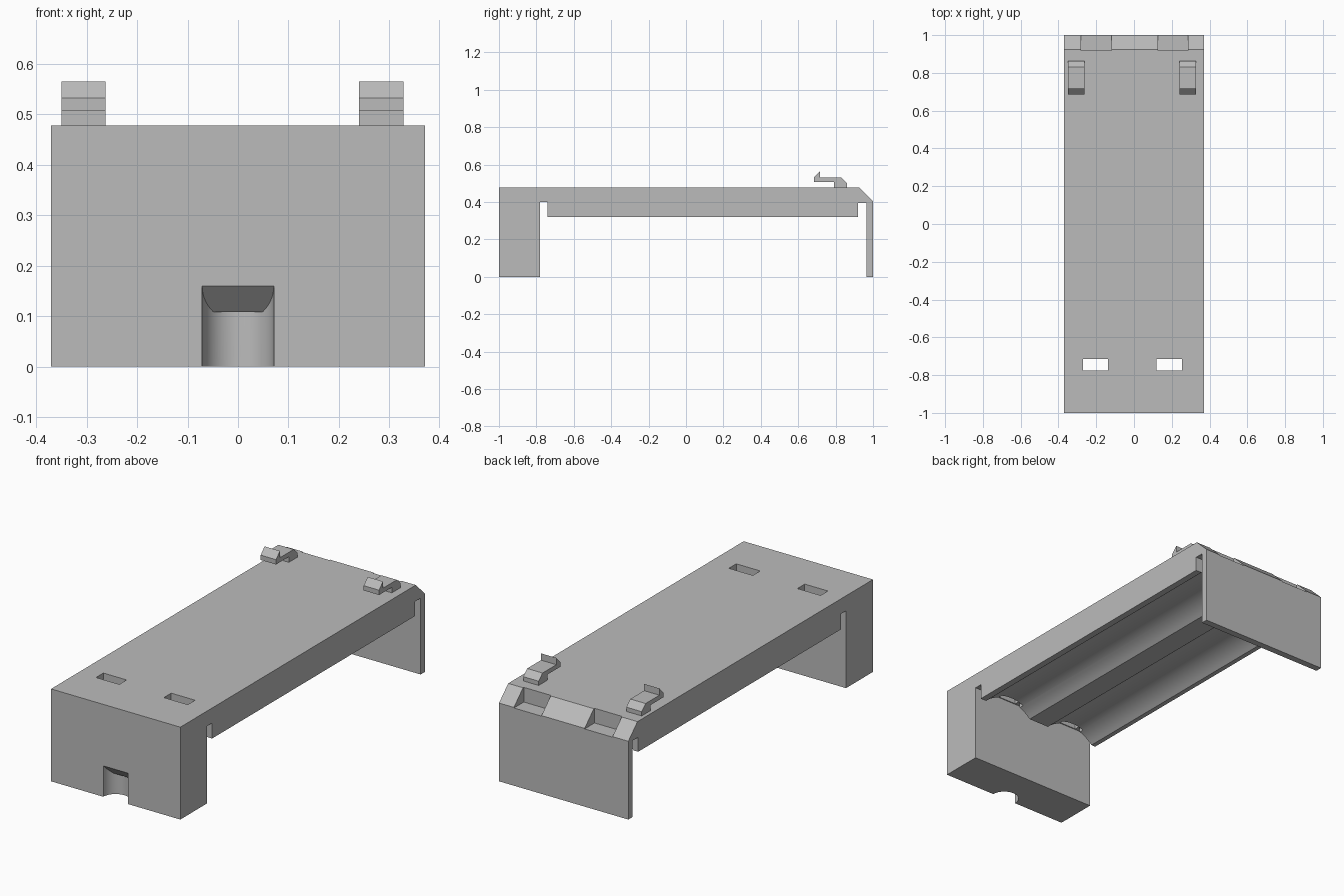
import bpy
import bmesh
import math
from mathutils import Matrix, Vector

cube = bpy.data.objects.get("Cube")
if cube:
    bpy.data.objects.remove(cube, do_unlink=True)

grey = bpy.data.materials.new("light grey plastic")
grey.use_nodes = True
colour = (0.5, 0.5, 0.5, 1)
grey.diffuse_color = colour
grey.node_tree.nodes["Principled BSDF"].inputs["Base Color"].default_value = colour


def finish(name, bm):
    bmesh.ops.recalc_face_normals(bm, faces=bm.faces)
    mesh = bpy.data.meshes.new(name)
    bm.to_mesh(mesh)
    bm.free()
    mesh.materials.append(grey)
    obj = bpy.data.objects.new(name, mesh)
    bpy.context.collection.objects.link(obj)
    return obj


def extrude_profile(name, points, x0, x1):
    """Sweep a closed (y, z) outline from x0 to x1."""
    bm = bmesh.new()
    face = bm.faces.new([bm.verts.new((x0, y, z)) for y, z in points])
    swept = bmesh.ops.extrude_face_region(bm, geom=[face])["geom"]
    verts = [v for v in swept if isinstance(v, bmesh.types.BMVert)]
    bmesh.ops.translate(bm, verts=verts, vec=(x1 - x0, 0, 0))
    return finish(name, bm)


def box(name, x0, x1, y0, y1, z0, z1):
    return extrude_profile(name, [(y0, z0), (y1, z0), (y1, z1), (y0, z1)], x0, x1)


def cylinder(name, radius, length, centre, along_y=False, slope=None):
    bm = bmesh.new()
    bmesh.ops.create_cone(bm, cap_ends=True, segments=64, radius1=radius,
                          radius2=radius, depth=length)
    if along_y:
        bmesh.ops.rotate(bm, verts=bm.verts, matrix=Matrix.Rotation(math.pi / 2, 3, "X"))
    bmesh.ops.translate(bm, verts=bm.verts, vec=centre)
    if slope:
        # Trim the top with a plane leaning down towards the back
        cut = bmesh.ops.bisect_plane(bm, geom=bm.verts[:] + bm.edges[:] + bm.faces[:],
                                     plane_co=slope, plane_no=Vector((0, 1, 1)),
                                     clear_outer=True)["geom_cut"]
        edges = [e for e in cut if isinstance(e, bmesh.types.BMEdge)]
        bmesh.ops.holes_fill(bm, edges=edges)
    return finish(name, bm)


# Main shell: front block, deck and thin back wall in one side outline
W = 0.37
body = extrude_profile("holder_body", [
    (-1, 0), (-0.78, 0), (-0.78, 0.40), (-0.74, 0.40), (-0.74, 0.32),
    (0.92, 0.32), (0.92, 0.395), (0.965, 0.395), (0.965, 0), (1, 0),
    (1, 0.405), (0.925, 0.478), (-1, 0.478)], -W, W)

cutters = []

# Long cell troughs under the deck
for side, x in (("right", -0.205), ("left", 0.195)):
    cutters.append(cylinder(side + "_trough_cutter", 0.2, 1.70, (x, 0.09, 0.178), along_y=True))

# Contact slots through the deck near the front
for x0, x1 in ((-0.27, -0.137), (0.118, 0.255)):
    cutters.append(box("front_slot_cutter", x0, x1, -0.775, -0.715, 0.2, 0.6))

# Contact notches through the bevelled back edge
for x0, x1 in ((-0.28, -0.12), (0.127, 0.285)):
    cutters.append(box("back_notch_cutter", x0, x1, 0.919, 1.1, 0.402, 0.6))

# Rounded finger notch with a sloping lip in the front
cutters.append(cylinder("finger_notch_cutter", 0.071, 0.208, (0, -1, 0.004)))
cutters.append(cylinder("finger_lip_cutter", 0.071, 0.26, (0, -1, 0.03),
                        slope=(0, -1, 0.16)))

# Carve the shell, then discard the cutters
for cutter in cutters:
    cutter.hide_render = True
    mod = body.modifiers.new(cutter.name, "BOOLEAN")
    mod.operation = "DIFFERENCE"
    mod.solver = "EXACT"
    mod.object = cutter
bpy.context.view_layer.update()
carved = bpy.data.meshes.new_from_object(
    body.evaluated_get(bpy.context.evaluated_depsgraph_get()))
body.modifiers.clear()
body.data = carved
for cutter in cutters:
    bpy.data.objects.remove(cutter, do_unlink=True)

# Latch hooks on top of the deck
hook = [(0.79, 0.475), (0.862, 0.475), (0.862, 0.500), (0.83, 0.530), (0.717, 0.530),
        (0.717, 0.565), (0.685, 0.532), (0.685, 0.507), (0.79, 0.507)]
extrude_profile("right_latch_hook", hook, -0.35, -0.262)
extrude_profile("left_latch_hook", hook, 0.24, 0.328)

# Smooth the curved troughs and notch, keep the edges crisp
bpy.ops.object.select_all(action="DESELECT")
body.select_set(True)
bpy.context.view_layer.objects.active = body
bpy.ops.object.shade_smooth_by_angle(angle=math.radians(25))
